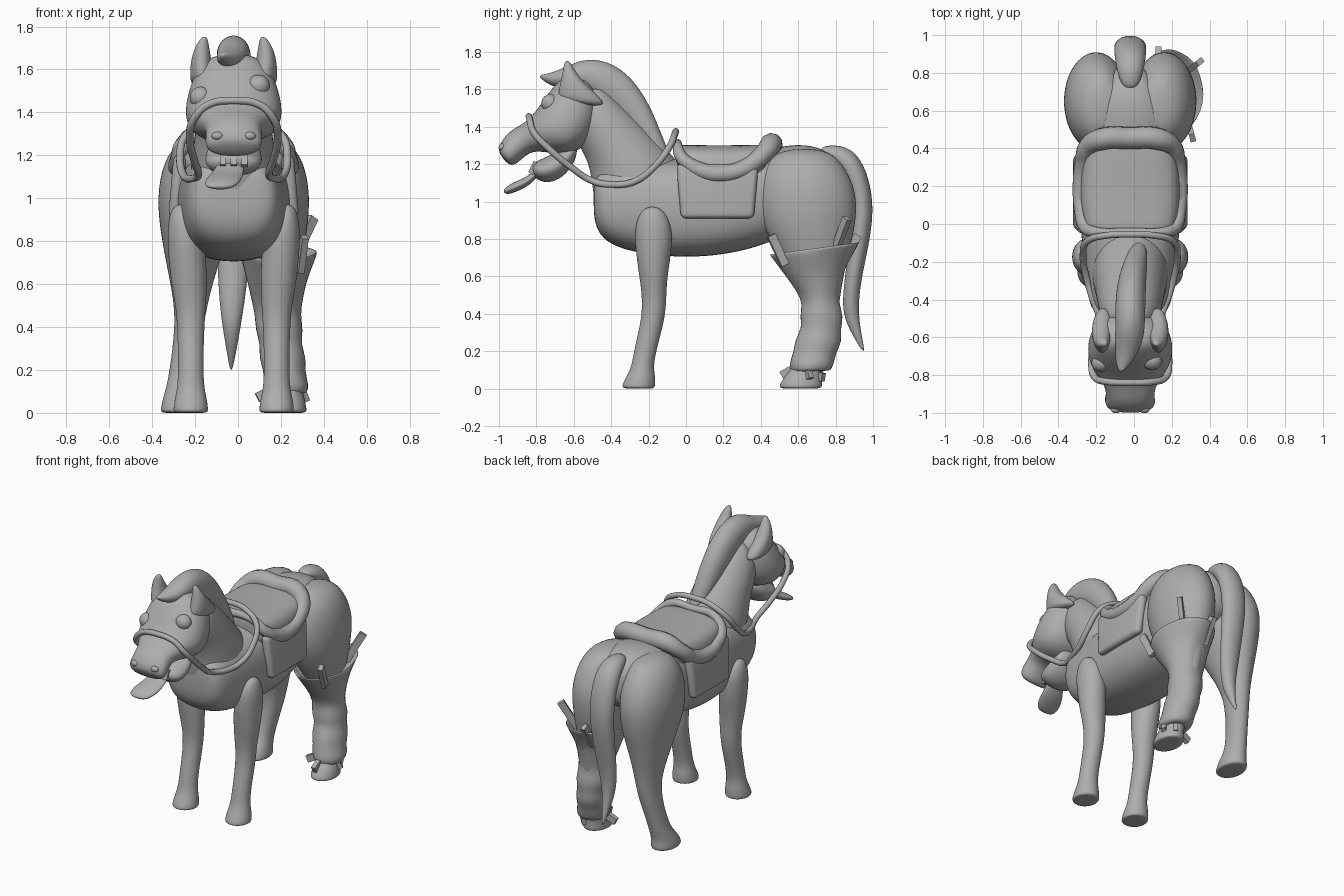
import bpy, bmesh, math, random
from mathutils import Vector

random.seed(4)
CX = -0.02      # mirror plane of the horse (splints shift the bounds)
N = 16
grey = bpy.data.materials.new("plain grey")
grey.diffuse_color = (0.42, 0.42, 0.42, 1)


def finish(name, bm, smooth=True, subdiv=0):
    bmesh.ops.recalc_face_normals(bm, faces=bm.faces)
    me = bpy.data.meshes.new(name)
    bm.to_mesh(me)
    bm.free()
    for p in me.polygons:
        p.use_smooth = smooth
    me.materials.append(grey)
    ob = bpy.data.objects.new(name, me)
    bpy.context.collection.objects.link(ob)
    if subdiv:
        m = ob.modifiers.new("smooth", 'SUBSURF')
        m.levels = m.render_levels = subdiv
    return ob


def loft(name, rows, side=1, e=2.0, subdiv=2, jitter=0.0):
    """Rows: two profile points (y0,z0)-(y1,z1), centre x, half width."""
    bm = bmesh.new()
    rings = []
    for y0, z0, y1, z1, xc, hw in rows:
        c = Vector((CX + side * xc, (y0 + y1) / 2, (z0 + z1) / 2))
        h = Vector((0, (y0 - y1) / 2, (z0 - z1) / 2)) * 1.02
        ring = []
        for i in range(N):
            a = math.tau * i / N
            ca, sa = math.cos(a), math.sin(a)
            u = math.copysign(abs(ca) ** (2 / e), ca)
            w = math.copysign(abs(sa) ** (2 / e), sa)
            k = 1 + random.uniform(-jitter, jitter)
            ring.append(bm.verts.new(c + h * u * k + Vector((hw * 1.02 * w * k, 0, 0))))
        rings.append(ring)
    for a, b in zip(rings, rings[1:]):
        for i in range(N):
            j = (i + 1) % N
            bm.faces.new((a[i], a[j], b[j], b[i]))
    bm.faces.new(rings[0])
    bm.faces.new(rings[-1])
    return finish(name, bm, True, subdiv)


def tube(name, half):
    """Closed tube through points (x, y, z, radius), mirrored across the centre."""
    pts = half + [(-x, y, z, r) for x, y, z, r in reversed(half[1:-1])]
    cu = bpy.data.curves.new(name, 'CURVE')
    cu.dimensions = '3D'
    cu.bevel_depth = 1.0
    cu.bevel_resolution = 3
    cu.resolution_u = 8
    sp = cu.splines.new('BEZIER')
    sp.bezier_points.add(len(pts) - 1)
    for b, (x, y, z, r) in zip(sp.bezier_points, pts):
        b.co = (x + CX, y, z)
        b.radius = r
        b.handle_left_type = b.handle_right_type = 'AUTO'
    sp.use_cyclic_u = True
    cu.materials.append(grey)
    ob = bpy.data.objects.new(name, cu)
    bpy.context.collection.objects.link(ob)
    return ob


def ball(name, loc, size):
    bm = bmesh.new()
    bmesh.ops.create_uvsphere(bm, u_segments=20, v_segments=12, radius=1)
    for v in bm.verts:
        v.co = Vector([v.co[i] * size[i] + loc[i] for i in range(3)])
    return finish(name, bm)


def plank(name, p, q, w, t):
    """Flat-sided stick from p to q."""
    p, q = Vector(p), Vector(q)
    bm = bmesh.new()
    bmesh.ops.create_cube(bm, size=1)
    rot = (q - p).to_track_quat('Z', 'Y')
    for v in bm.verts:
        v.co = rot @ Vector((v.co.x * t, v.co.y * w, v.co.z * (q - p).length)) + (p + q) / 2
    return finish(name, bm, False)


# Trunk
loft("body", [
    (-.495, .93, -.495, 1.10, 0, .13), (-.475, .84, -.47, 1.17, 0, .19),
    (-.41, .77, -.40, 1.20, 0, .222), (-.25, .72, -.25, 1.22, 0, .24),
    (0, .70, 0, 1.23, 0, .265), (.2, .715, .2, 1.23, 0, .27),
    (.4, .76, .4, 1.27, 0, .255), (.6, .85, .6, 1.315, 0, .22),
    (.75, .93, .75, 1.28, 0, .15), (.84, 1.0, .84, 1.2, 0, .07)], e=2.6)

# Neck
loft("neck", [
    (-.46, .92, .02, 1.12, 0, .20), (-.495, 1.02, -.04, 1.21, 0, .205),
    (-.505, 1.13, -.14, 1.32, 0, .19), (-.53, 1.23, -.25, 1.44, 0, .175),
    (-.58, 1.31, -.40, 1.58, 0, .16), (-.62, 1.4, -.5, 1.67, 0, .12)])

# Head with upper muzzle
loft("head", [
    (-.64, 1.68, -.52, 1.66, 0, .10), (-.69, 1.635, -.46, 1.55, 0, .175),
    (-.74, 1.575, -.47, 1.41, 0, .21), (-.79, 1.50, -.52, 1.31, 0, .228),
    (-.83, 1.45, -.61, 1.25, 0, .215), (-.865, 1.42, -.73, 1.26, 0, .165),
    (-.91, 1.395, -.82, 1.275, 0, .13), (-.955, 1.365, -.875, 1.23, 0, .128),
    (-.995, 1.31, -.915, 1.195, 0, .135), (-1.005, 1.26, -.95, 1.195, 0, .105)], e=2.3)
loft("lower_jaw", [
    (-.58, 1.32, -.58, 1.24, 0, .08), (-.64, 1.30, -.64, 1.14, 0, .125),
    (-.72, 1.25, -.72, 1.10, 0, .135), (-.79, 1.22, -.78, 1.105, 0, .125),
    (-.83, 1.20, -.82, 1.14, 0, .08)])
loft("tongue", [
    (-.74, 1.20, -.74, 1.17, 0, .05), (-.80, 1.185, -.79, 1.14, -.01, .06),
    (-.85, 1.13, -.83, 1.09, -.03, .075), (-.91, 1.11, -.90, 1.055, -.05, .085),
    (-.96, 1.08, -.955, 1.035, -.065, .07), (-.975, 1.06, -.975, 1.05, -.07, .03)])
for i in range(3):
    x = CX - .05 + i * .05
    plank("tooth", (x, -.83, 1.15), (x, -.80, 1.21), .03, .03)
for s in (1, -1):
    # nostril rims
    ball("nostril", (CX + s * .075, -.98, 1.29), (.028, .022, .02))
    # ears running back into the neck
    loft("ear", [
        (-.69, 1.53, -.42, 1.50, .14, .06), (-.68, 1.60, -.46, 1.56, .148, .056),
        (-.665, 1.66, -.53, 1.62, .152, .048), (-.655, 1.72, -.585, 1.685, .148, .034),
        (-.645, 1.757, -.62, 1.75, .135, .012)], s)
# mismatched bulging eyes
ball("left_eye", (-.175, -.738, 1.47), (.05, .045, .05))
ball("right_eye", (.095, -.725, 1.525), (.053, .048, .05))

# Mane with forelock, and tail
loft("mane", [
    (-.79, 1.675, -.775, 1.655, -.05, .012), (-.73, 1.685, -.71, 1.61, -.03, .05),
    (-.65, 1.715, -.64, 1.61, -.01, .068), (-.55, 1.765, -.56, 1.6, 0, .078),
    (-.42, 1.755, -.47, 1.54, 0, .08), (-.29, 1.67, -.38, 1.47, .005, .078),
    (-.19, 1.51, -.29, 1.37, .02, .068), (-.14, 1.38, -.21, 1.29, .035, .058),
    (-.08, 1.24, -.13, 1.21, .05, .03)])
loft("tail", [
    (.70, 1.25, .72, 1.30, 0, .04), (.80, 1.20, .86, 1.305, 0, .075),
    (.86, 1.10, .955, 1.21, 0, .085), (.89, .98, 1.008, 1.0, 0, .085),
    (.875, .8, .985, .8, 0, .078), (.85, .6, .94, .6, -.005, .068),
    (.83, .42, .92, .45, -.01, .048), (.875, .31, .93, .33, -.01, .028),
    (.945, .195, .957, .195, -.012, .006)])

# Legs: (height, front, back, centre x, half width)
FRONT = [(.975, -.22, -.14, .25, .03), (.9, -.27, -.08, .235, .072),
         (.78, -.275, -.07, .22, .09), (.6, -.25, -.10, .208, .084),
         (.5, -.235, -.105, .2, .07), (.38, -.235, -.11, .2, .062),
         (.22, -.275, -.155, .2, .058), (.12, -.29, -.175, .2, .062),
         (.07, -.315, -.165, .2, .074), (.015, -.345, -.165, .2, .082),
         (0, -.335, -.17, .2, .078), (0, -.28, -.21, .2, .035)]
HIND = [(1.285, .52, .74, .15, .07), (1.21, .42, .84, .17, .145),
        (1.05, .38, .915, .18, .175), (.9, .395, .91, .18, .17),
        (.78, .46, .885, .185, .145), (.64, .55, .85, .195, .108),
        (.5, .62, .825, .2, .076), (.38, .64, .81, .21, .066),
        (.22, .615, .765, .235, .06), (.12, .58, .74, .25, .063),
        (.07, .53, .725, .255, .075), (.015, .495, .73, .257, .084),
        (0, .505, .72, .257, .08), (0, .57, .66, .257, .035)]
for s in (1, -1):
    for name, table in (("front_leg", FRONT), ("hind_leg", HIND)):
        loft(name, [(y0, z, y1, z, x, w) for z, y0, y1, x, w in table], s)

# Ragged bandage on the right hind leg, open at the top
loft("bandage", [
    (.52, .66, .85, .70, .2, .13), (.465, .71, .905, .77, .205, .17),
    (.44, .725, .935, .795, .205, .182), (.465, .69, .905, .74, .203, .172),
    (.535, .60, .85, .64, .20, .138), (.60, .51, .83, .54, .20, .118),
    (.625, .45, .81, .47, .205, .104), (.605, .38, .845, .38, .213, .113),
    (.62, .33, .825, .32, .22, .095), (.58, .26, .835, .25, .23, .11),
    (.575, .20, .80, .19, .235, .095), (.55, .13, .79, .13, .245, .108),
    (.56, .085, .77, .09, .25, .09), (.60, .09, .73, .10, .25, .05)],
    subdiv=1, jitter=.05)

# Wooden splints poking out of the bandage
for p, q in (((.29, .53, .66), (.31, .455, .82)), ((.26, .79, .72), (.35, .86, .91)),
             ((.13, .83, .66), (.13, .92, .82)), ((.28, .64, .13), (.31, .66, .05)),
             ((.22, .60, .12), (.22, .51, .07)), ((.19, .64, .12), (.09, .63, .07)),
             ((.25, .70, .07), (.28, .735, .06))):
    plank("splint", p, q, .045, .03)

# Saddle: padded seat, rim roll, side flaps
loft("seat", [
    (-.05, 1.15, -.05, 1.29, 0, .21), (-.03, 1.09, -.03, 1.305, 0, .24),
    (.1, 1.06, .1, 1.30, 0, .262), (.25, 1.06, .25, 1.30, 0, .262),
    (.4, 1.09, .4, 1.305, 0, .24), (.45, 1.15, .45, 1.30, 0, .21)], e=3)
tube("saddle_rim", [
    (0, -.045, 1.305, .025), (.17, -.045, 1.295, .027), (.235, -.02, 1.23, .035),
    (.255, .08, 1.165, .045), (.26, .2, 1.148, .047), (.248, .32, 1.18, .048),
    (.222, .41, 1.25, .05), (.15, .45, 1.30, .06), (0, .455, 1.30, .06)])
for s in (1, -1):
    bm = bmesh.new()
    bmesh.ops.create_cube(bm, size=1)
    for v in bm.verts:
        low = v.co.z < 0
        v.co = Vector((CX + s * ((.275 if low else .25) + v.co.x * .06),
                       .168 + v.co.y * (.39 if low else .44), .91 if low else 1.2))
    ob = finish("saddle_flap", bm)
    m = ob.modifiers.new("rounded", 'BEVEL')
    m.width, m.segments = .028, 4

# Rein loop over the nose and back to the saddle
R = .018
tube("reins", [(x, y, z, R) for x, y, z in (
    (0, -.84, 1.455), (.12, -.835, 1.435), (.185, -.815, 1.37), (.205, -.73, 1.28),
    (.185, -.61, 1.18), (.165, -.5, 1.11), (.205, -.38, 1.09), (.235, -.27, 1.11),
    (.25, -.17, 1.185), (.225, -.09, 1.29), (.12, -.06, 1.36), (0, -.055, 1.375))])
